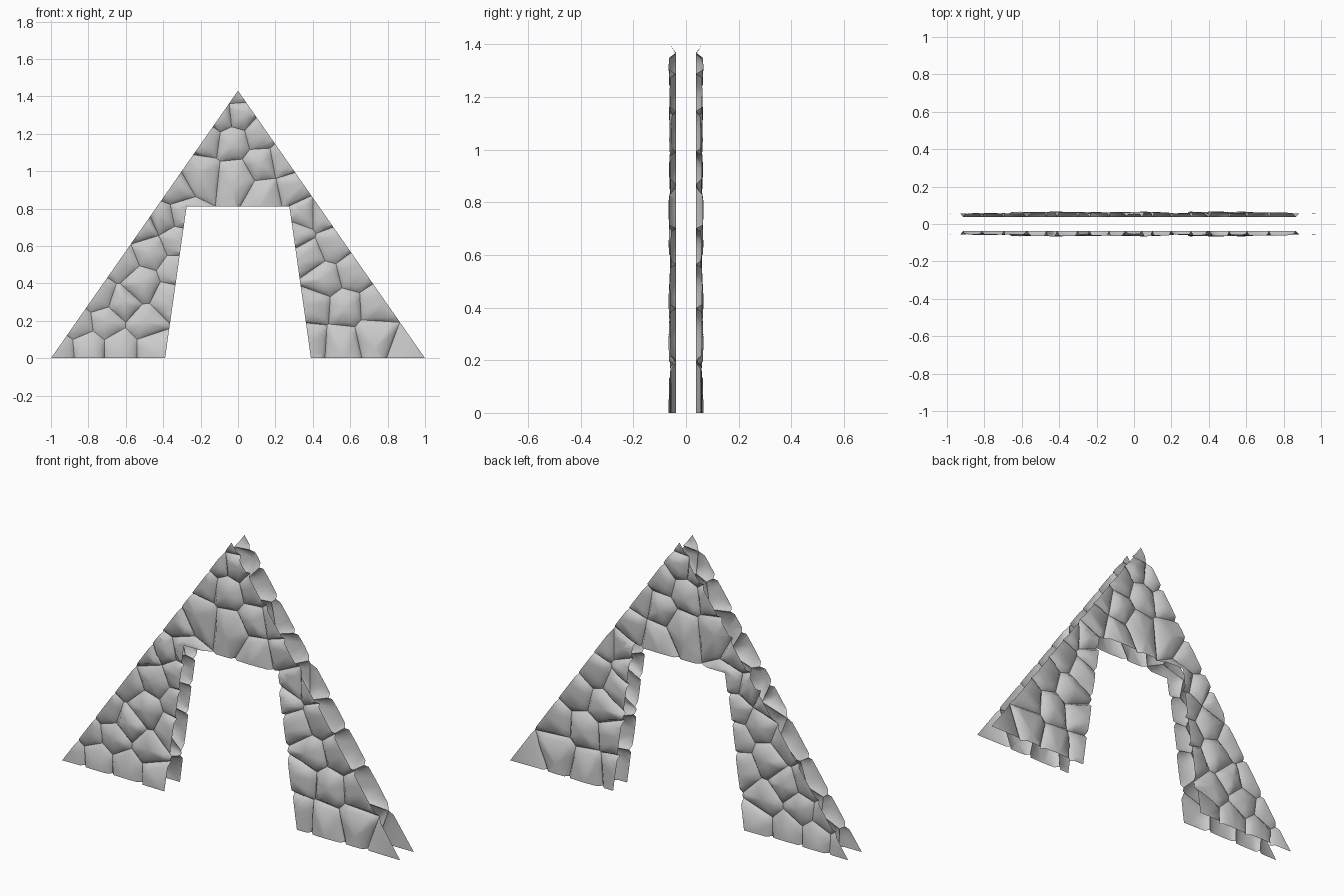
import bpy, bmesh, math, random
from mathutils import Vector

random.seed(4)
if "Cube" in bpy.data.objects:
    bpy.data.objects.remove(bpy.data.objects["Cube"], do_unlink=True)

# Overall outline of the gable wall and its doorway, in x and z
APEX = 1.43
DOOR_TOP = 0.81
DOOR_LOW, DOOR_HIGH = 0.39, 0.275      # half widths at the ground and lintel
GROOVE, PROUD = 0.038, 0.068           # distance of joints and highest stones from y = 0

# Stone centres: left leg, gable, right leg
STONES = [
    (-.95, .05), (-.86, .18), (-.81, .06), (-.7, .2), (-.62, .06), (-.5, .18),
    (-.46, .06), (-.62, .29), (-.52, .4), (-.74, .33), (-.36, .32), (-.47, .57),
    (-.62, .51), (-.33, .47), (-.33, .63), (-.4, .75), (-.51, .7), (-.3, .77), (-.34, .9),
    (-.2, .98), (-.01, .96), (-.17, 1.18), (-.03, 1.16), (.01, 1.3), (-.09, 1.29),
    (0, 1.43), (.12, 1.2), (.13, 1.04), (.15, .87), (.24, 1.06), (.29, .9),
    (.35, .77), (.31, .66), (.45, .77), (.37, .55), (.51, .61), (.46, .42),
    (.62, .46), (.57, .27), (.41, .28), (.74, .28), (.39, .09), (.55, .08),
    (.73, .12), (.92, .05),
]


def clip(poly, point, normal):
    """Keep the part of a convex polygon behind a line."""
    out = []
    for a, b in zip(poly, poly[1:] + poly[:1]):
        da, db = (a - point).dot(normal), (b - point).dot(normal)
        if da <= 0:
            out.append(a)
        if da * db < 0:
            out.append(a.lerp(b, da / (da - db)))
    return out


def stone_outline(seed, seeds):
    """Cell around one stone, with its edges divided finely."""
    poly = [seed + 0.3 * Vector((math.cos(k * math.pi / 4), math.sin(k * math.pi / 4)))
            for k in range(8)]
    for other in seeds:
        if other is not seed:
            poly = clip(poly, (seed + other) / 2, other - seed)
    ring = []
    for a, b in zip(poly, poly[1:] + poly[:1]):
        n = max(1, math.ceil((b - a).length / 0.04))
        ring += [a.lerp(b, k / n) for k in range(n)]
    return ring


def rounded(ring):
    """Soften the corners and draw the ring in toward its middle."""
    for _ in range(3):
        ring = [(ring[i - 1] + p * 2 + ring[(i + 1) % len(ring)]) / 4
                for i, p in enumerate(ring)]
    mid = sum(ring, Vector((0, 0))) / len(ring)
    inner = []
    for p in ring:
        d = (mid - p).length
        inner.append(p.lerp(mid, min(0.35, 0.02 / max(d, 0.001))))
    return inner, mid


def add_stone(bm, seed, seeds):
    """Sloping rim and low domed face of one stone."""
    outer = stone_outline(seed, seeds)
    inner, mid = rounded(outer)
    height = random.uniform(0.053, PROUD - 0.003)
    low = [bm.verts.new((p.x, -GROOVE, p.y)) for p in outer]
    top = [bm.verts.new((p.x, -height, p.y)) for p in inner]
    peak = bm.verts.new((mid.x, -height - 0.003, mid.y))
    for i in range(len(low)):
        j = (i + 1) % len(low)
        bm.faces.new((low[i], low[j], top[j], top[i]))
        bm.faces.new((top[i], top[j], peak))


def cut(bm, point, normal, faces=None, clear=False):
    faces = list(bm.faces) if faces is None else faces
    edges = {e for f in faces for e in f.edges}
    verts = {v for f in faces for v in f.verts}
    bmesh.ops.bisect_plane(bm, geom=faces + list(edges) + list(verts), dist=1e-6,
                           plane_co=point, plane_no=normal, clear_outer=clear)


def half_door(z):
    return DOOR_LOW + (DOOR_HIGH - DOOR_LOW) * z / DOOR_TOP


def near_door(bm):
    return [f for f in bm.faces
            if any(abs(v.co.x) < DOOR_LOW + 0.01 and v.co.z < DOOR_TOP + 0.01 for v in f.verts)]


# Stone facing, trimmed to the triangle
bm = bmesh.new()
seeds = [Vector(s) for s in STONES]
for s in seeds:
    add_stone(bm, s, seeds)
cut(bm, (0, 0, 0), (0, 0, -1), clear=True)
for side in (-1, 1):
    cut(bm, (0, 0, APEX), (side * APEX, 0, 1), clear=True)

# Tapered doorway
cut(bm, (0, 0, DOOR_TOP), (0, 0, 1), near_door(bm))
for side in (-1, 1):
    cut(bm, (side * DOOR_LOW, 0, 0), (side * DOOR_TOP, 0, DOOR_LOW - DOOR_HIGH), near_door(bm))
opening = []
for f in bm.faces:
    c = f.calc_center_median()
    if c.z < DOOR_TOP and abs(c.x) < half_door(c.z):
        opening.append(f)
bmesh.ops.delete(bm, geom=opening, context='FACES')
for f in bm.faces:
    f.smooth = True

mesh = bpy.data.meshes.new("stone_facing")
bm.to_mesh(mesh)
bm.free()
wall = bpy.data.objects.new("stone_facing", mesh)
bpy.context.collection.objects.link(wall)

# Matching facing on the back
mirror = wall.modifiers.new("back_facing", 'MIRROR')
mirror.use_axis = (False, True, False)
mirror.use_mirror_merge = False

# Grey stone
stone = bpy.data.materials.new("grey_stone")
stone.use_nodes = True
grey = (0.6, 0.6, 0.6, 1)
stone.diffuse_color = grey
bsdf = stone.node_tree.nodes["Principled BSDF"]
bsdf.inputs["Base Color"].default_value = grey
bsdf.inputs["Roughness"].default_value = 0.8
mesh.materials.append(stone)
